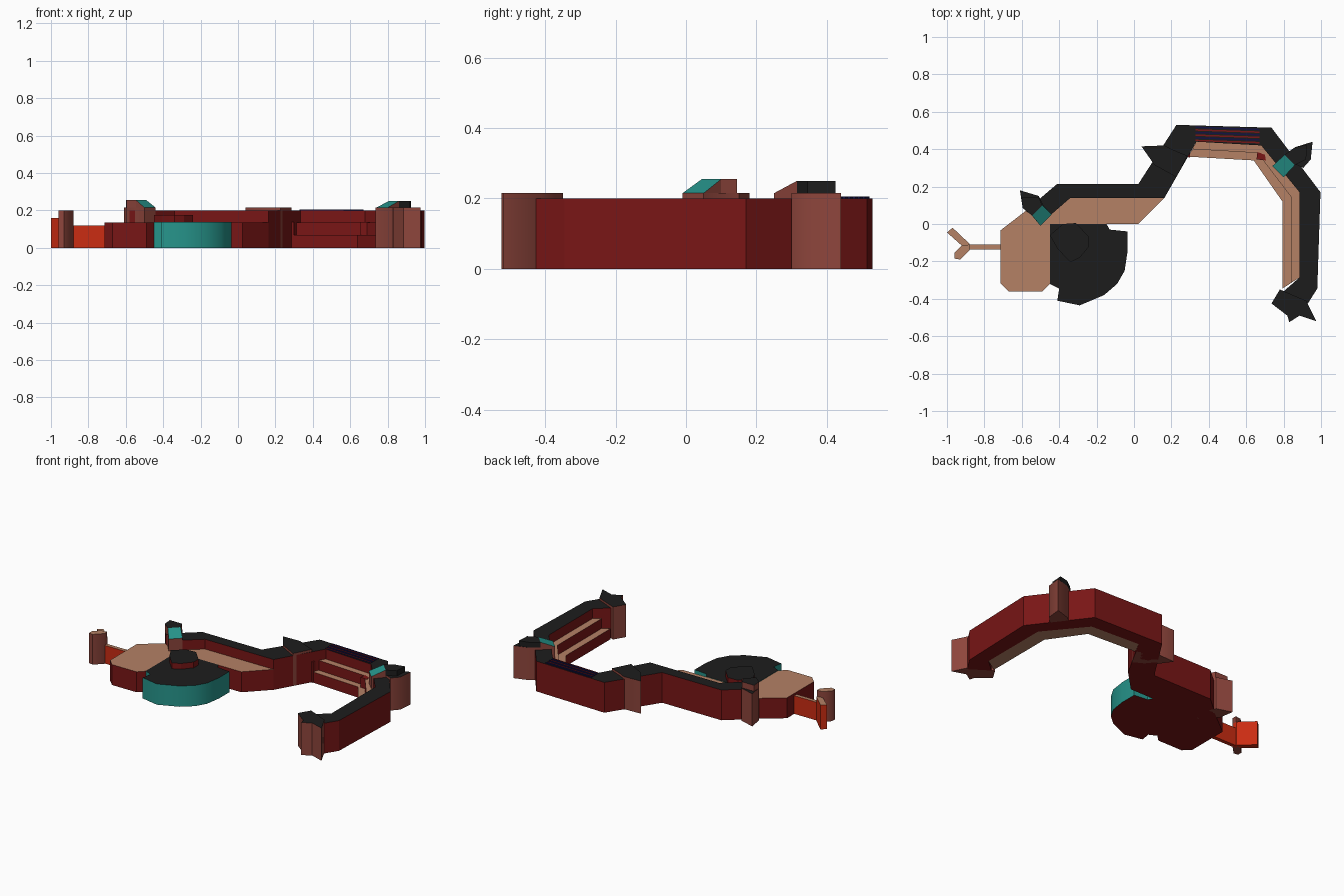
import bpy, bmesh, math

def mat(name, r, g, b):
    m = bpy.data.materials.new(name)
    m.diffuse_color = (r, g, b, 1)
    return m

RED = mat("dark_red", 0.19, 0.008, 0.008)
BLACK = mat("black", 0.012, 0.012, 0.012)
TAN = mat("tan", 0.46, 0.22, 0.13)
BROWN = mat("brown", 0.27, 0.06, 0.045)
TEAL = mat("teal", 0.02, 0.3, 0.26)
NAVY = mat("navy", 0.006, 0.006, 0.06)
BRIGHT = mat("bright_red", 0.6, 0.025, 0.006)

def finish(name, bm, mats, smooth=0):
    bmesh.ops.recalc_face_normals(bm, faces=bm.faces)
    me = bpy.data.meshes.new(name)
    bm.to_mesh(me)
    bm.free()
    for m in mats:
        me.materials.append(m)
    ob = bpy.data.objects.new(name, me)
    bpy.context.collection.objects.link(ob)
    if smooth:
        bpy.ops.object.select_all(action='DESELECT')
        ob.select_set(True)
        bpy.context.view_layer.objects.active = ob
        bpy.ops.object.shade_smooth_by_angle(angle=math.radians(smooth))
    return ob

def prism(name, pts, z0, z1, side, top, bottom=None, smooth=0):
    """Extrude a plan outline, with separate side, top and bottom colours."""
    bm = bmesh.new()
    lo = [bm.verts.new((x, y, z0)) for x, y in pts]
    hi = [bm.verts.new((x, y, z1)) for x, y in pts]
    bm.faces.new(hi).material_index = 1
    bm.faces.new(lo[::-1]).material_index = 2
    n = len(pts)
    for i in range(n):
        j = (i + 1) % n
        bm.faces.new((lo[i], lo[j], hi[j], hi[i]))
    return finish(name, bm, [side, top, bottom or side], smooth)

def wedge(name, a, b, c, d, z0, z1):
    """Ramp: high edge a-b, low edge c-d, teal slope and brown sides."""
    bm = bmesh.new()
    A, B, C, D = [bm.verts.new((*p, z0)) for p in (a, b, c, d)]
    E, F = [bm.verts.new((*p, z1)) for p in (a, b)]
    bm.faces.new((E, F, C, D)).material_index = 1
    for f in ((A, B, C, D), (A, B, F, E), (B, C, F), (A, D, E)):
        bm.faces.new(f)
    return finish(name, bm, [BROWN, TEAL])

def mix(p, q, t):
    return [(a[0] + (b[0] - a[0]) * t, a[1] + (b[1] - a[1]) * t) for a, b in zip(p, q)]

# main curved wall
outer = [(-0.58, 0.07), (-0.41, 0.215), (0.024, 0.215), (0.227, 0.53),
         (0.735, 0.515), (0.997, 0.17), (0.98, -0.345), (0.92, -0.44)]
inner = [(-0.49, 0.01), (-0.34, 0.14), (0.163, 0.14), (0.334, 0.44),
         (0.68, 0.42), (0.885, 0.17), (0.885, -0.286), (0.80, -0.36)]
prism("wall", outer + inner[::-1], 0, 0.2, RED, BLACK)

# two stepped ledges inside the far wall
back = [(0.334, 0.44), (0.68, 0.42), (0.885, 0.17), (0.885, -0.286)]
front = [(0.29, 0.36), (0.64, 0.34), (0.794, 0.12), (0.794, -0.345)]
mid = mix(front, back, 0.5)
prism("lower_ledge", back + front[::-1], 0, 0.07, RED, TAN, TAN)
prism("upper_ledge", back + mid[::-1], 0.07, 0.135, RED, TAN)
prism("ledge_step", [(0.655, 0.345), (0.705, 0.34), (0.70, 0.37), (0.66, 0.385)], 0.07, 0.137, RED, RED)
prism("ledge_end", [(0.28, 0.36), (0.30, 0.355), (0.30, 0.40), (0.29, 0.40)], 0, 0.137, RED, RED)

# thin slats on top of the far wall
for i in range(6):
    y = 0.437 + i * 0.014
    prism(f"roof_slat_{i+1}", [(0.33, y + 0.006), (0.67, y - 0.006), (0.67, y + 0.002), (0.33, y + 0.014)],
          0.195, 0.205, NAVY, NAVY if i % 2 else RED)

# low platform below the near wall
prism("platform", [(-0.715, -0.035), (-0.54, 0.10), (-0.36, 0.16), (0.15, 0.16), (0.163, 0.14),
                   (0.024, 0), (-0.45, 0), (-0.45, -0.32), (-0.49, -0.36), (-0.67, -0.36),
                   (-0.715, -0.315)], 0, 0.135, RED, TAN)

# round drum with a raised hub
prism("drum", [(-0.45, 0), (-0.45, -0.32), (-0.40, -0.345), (-0.41, -0.41), (-0.29, -0.435),
               (-0.16, -0.38), (-0.09, -0.32), (-0.05, -0.25), (-0.035, -0.15), (-0.035, -0.04),
               (-0.13, -0.03), (-0.147, 0)], 0, 0.137, TEAL, BLACK, RED, 40)
prism("drum_hub", [(-0.45, -0.06), (-0.38, 0.0), (-0.31, 0.005), (-0.24, -0.07), (-0.24, -0.12),
                   (-0.29, -0.18), (-0.34, -0.205), (-0.365, -0.18), (-0.41, -0.13)],
      0.137, 0.175, RED, BLACK)

# wall towers
prism("near_tower", [(-0.61, 0.18), (-0.51, 0.15), (-0.485, 0.10), (-0.44, 0.05), (-0.50, -0.01),
                     (-0.55, 0.05), (-0.595, 0.085)], 0, 0.215, BROWN, BLACK, None, 45)
prism("near_tower_cap", [(-0.545, 0.045), (-0.49, 0.10), (-0.51, 0.145), (-0.60, 0.145), (-0.595, 0.085)],
      0.215, 0.255, BROWN, BLACK)
wedge("near_tower_ramp", (-0.545, 0.045), (-0.49, 0.10), (-0.44, 0.05), (-0.50, -0.01), 0.215, 0.255)

prism("middle_tower", [(0.04, 0.415), (0.163, 0.42), (0.20, 0.40), (0.286, 0.365), (0.227, 0.25),
                       (0.11, 0.315)], 0, 0.215, BROWN, BLACK, None, 45)

prism("far_tower", [(0.955, 0.44), (0.86, 0.41), (0.805, 0.37), (0.74, 0.31), (0.80, 0.25),
                    (0.86, 0.32), (0.905, 0.30), (0.945, 0.345)], 0, 0.215, BROWN, BLACK, None, 45)
prism("far_tower_cap", [(0.925, 0.425), (0.86, 0.41), (0.805, 0.37), (0.86, 0.315), (0.92, 0.345)],
      0.215, 0.25, BLACK, BLACK)
wedge("far_tower_ramp", (0.805, 0.37), (0.86, 0.315), (0.80, 0.25), (0.74, 0.31), 0.215, 0.25)

prism("end_tower", [(0.78, -0.35), (0.735, -0.425), (0.82, -0.49), (0.83, -0.525), (0.885, -0.49),
                    (0.975, -0.52), (0.92, -0.41)], 0, 0.215, BROWN, BLACK, None, 45)

# forked side spur
prism("spur_arm", [(-0.71, -0.11), (-0.88, -0.11), (-0.88, -0.135), (-0.71, -0.135)], 0, 0.12, BRIGHT, TAN)
prism("spur_branch", [(-0.88, -0.105), (-0.97, -0.02), (-1.0, -0.045), (-0.91, -0.125), (-0.88, -0.135)],
      0, 0.16, BRIGHT, TAN)
prism("spur_post", [(-0.88, -0.11), (-0.92, -0.115), (-0.96, -0.155), (-0.96, -0.185), (-0.93, -0.19),
                    (-0.88, -0.14)], 0, 0.2, BROWN, TAN, None, 50)
